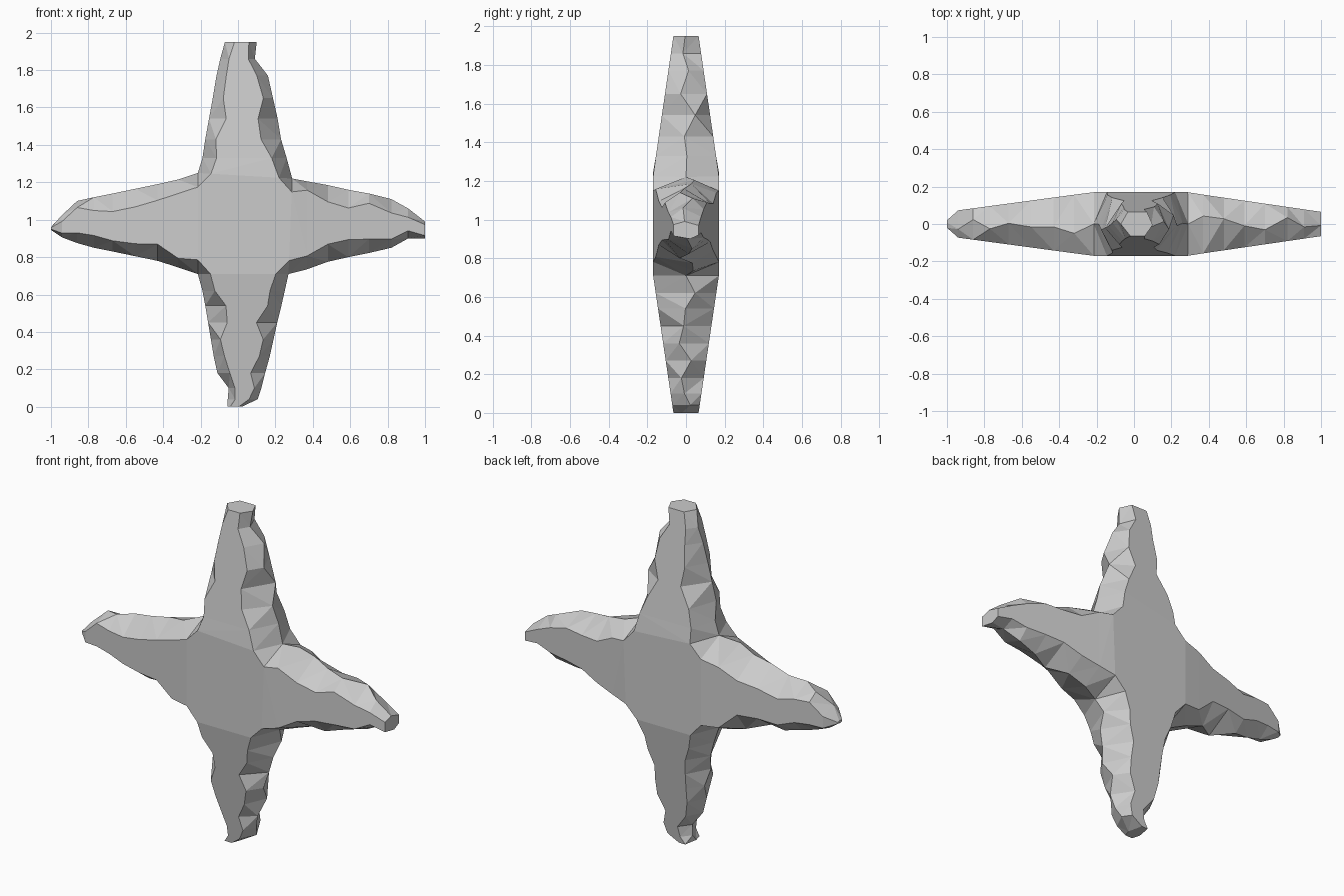
import bpy, bmesh, random
from mathutils import Vector

if "Cube" in bpy.data.objects:
    bpy.data.objects.remove(bpy.data.objects["Cube"])

random.seed(7)
bm = bmesh.new()
HALF, TIP = 0.17, 0.065          # half thickness at the core and at the arm tips


def ring(axis, t, lo, hi, half, inset_lo, inset_hi, root=False):
    """Six-sided section: flat front, side ridge, flat back, side ridge."""
    w = hi - lo
    pts = []

    def jit(a):
        return 0 if root else random.uniform(-a, a) * w
    a, b = lo + inset_lo * w, hi - inset_hi * w
    wob = 0 if root else 0.4 * half
    uv = [(a + jit(.05), -half), (b + jit(.05), -half), (hi, random.uniform(-wob, wob)),
          (b + jit(.05), half), (a + jit(.05), half), (lo, random.uniform(-wob, wob))]
    for u, y in uv:
        pts.append((u, y, t) if axis == 'z' else (t, y, u))
    return [bm.verts.new(p) for p in pts]


def loft(ra, rb):
    for i in range(6):
        j = (i + 1) % 6
        bm.faces.new((ra[i], ra[j], rb[j], rb[i]))


# Core corners (x, z) and the shared root sections of the four arms
TL, TR, BR, BL = (-.215, 1.25), (.29, 1.22), (.27, .71), (-.215, .71)
corners = {'TL': TL, 'TR': TR, 'BR': BR, 'BL': BL}
sides = {'top': ('BL', 'z', 'TL', 'TR'), 'bottom': ('', 'z', 'BL', 'BR'),
         'left': ('', 'x', 'BL', 'TL'), 'right': ('', 'x', 'BR', 'TR')}
ridge = {k: bm.verts.new((x, 0, z)) for k, (x, z) in corners.items()}
CUT = 0.14


def root_ring(lo, hi):
    a, b = Vector(corners[lo]), Vector(corners[hi])
    p, q = a.lerp(b, CUT), b.lerp(a, CUT)

    def v(c, y):
        return bm.verts.new((c.x, y, c.y))
    return [v(p, -HALF), v(q, -HALF), ridge[hi], v(q, HALF), v(p, HALF), ridge[lo]]


# Arm outlines: position along the arm, lower edge, upper edge
arms = {
    'top': [(1.33, -.19, .26), (1.43, -.175, .23), (1.54, -.155, .212), (1.65, -.135, .187),
            (1.77, -.115, .16), (1.86, -.095, .09), (1.95, -.07, .10)],
    'bottom': [(.62, -.19, .25), (.54, -.175, .232), (.45, -.16, .21), (.36, -.145, .19),
               (.27, -.13, .17), (.18, -.11, .145), (.10, -.05, .125), (.04, -.055, .105),
               (0.0, -.055, .02)],
    'left': [(-.32, .745, 1.215), (-.43, .78, 1.19), (-.55, .805, 1.165), (-.67, .83, 1.14),
             (-.77, .85, 1.12), (-.86, .875, 1.10), (-.94, .905, 1.025), (-1.0, .945, .96)],
    'right': [(.37, .735, 1.205), (.48, .775, 1.185), (.59, .80, 1.16), (.70, .822, 1.14),
              (.82, .85, 1.11), (.91, .90, 1.06), (1.0, .90, .99)],
}

roots = {}
for name, stations in arms.items():
    _, axis, lo, hi = sides[name]
    prev = roots[name] = root_ring(lo, hi)
    t0 = 1.23 if name == 'top' else .71 if name == 'bottom' else -.22 if name == 'left' else .28
    t1 = stations[-1][0]
    for k, (t, a, b) in enumerate(stations):
        f = (t - t0) / (t1 - t0)
        half = HALF + (TIP - HALF) * f
        if name == 'left' and k == len(stations) - 1:
            half = 0.02
        base = 0.17 if k == 0 else 0.23
        cur = ring(axis, t, a, b, half, base + random.uniform(-.05, .05),
                   base + random.uniform(-.05, .05))
        loft(prev, cur)
        prev = cur
    bm.faces.new(prev)

# Flat octagonal core faces, and the small facets at the four inner corners
T, B, L, R = roots['top'], roots['bottom'], roots['left'], roots['right']
for p, q in ((0, 1), (4, 3)):     # low and high points, front then back
    bm.faces.new((T[p], T[q], R[q], R[p], B[q], B[p], L[p], L[q]))
    for u, v, c in ((T[p], L[q], 'TL'), (T[q], R[q], 'TR'),
                    (B[q], R[p], 'BR'), (B[p], L[p], 'BL')):
        bm.faces.new((u, v, ridge[c]))

bmesh.ops.triangulate(bm, faces=[f for f in bm.faces if len(f.verts) == 4])
bmesh.ops.recalc_face_normals(bm, faces=bm.faces)
mesh = bpy.data.meshes.new("star_stone")
bm.to_mesh(mesh)
bm.free()
bpy.context.collection.objects.link(bpy.data.objects.new("star_stone", mesh))
